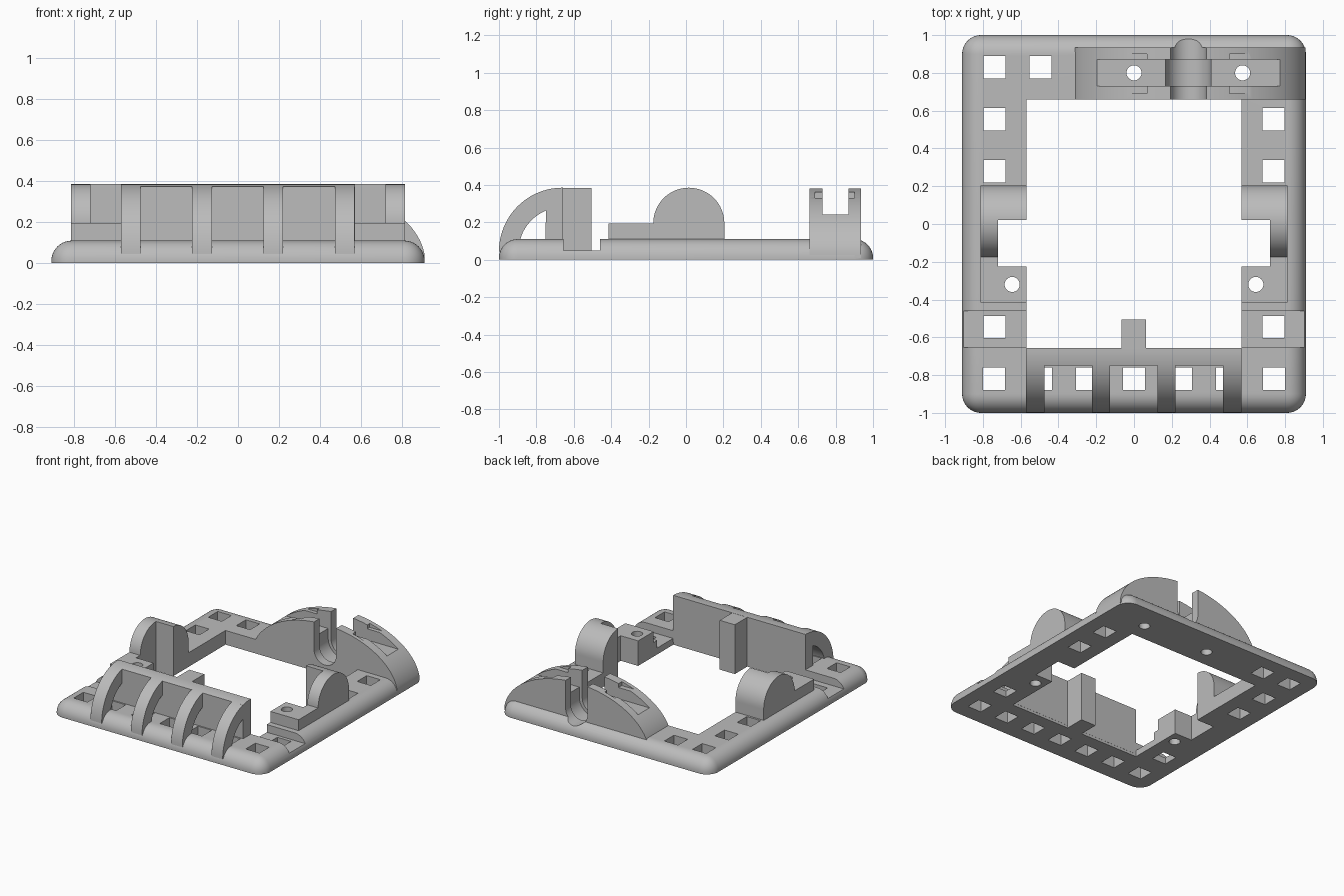
import bpy, bmesh
from math import pi, cos, sin

cube = bpy.data.objects.get("Cube")
if cube:
    bpy.data.objects.remove(cube, do_unlink=True)

# Single plastic colour
GREY = (0.5, 0.5, 0.5, 1)
mat = bpy.data.materials.new("grey plastic")
mat.use_nodes = True
mat.diffuse_color = GREY
mat.node_tree.nodes["Principled BSDF"].inputs["Base Color"].default_value = GREY


def add_object(name, bm):
    bmesh.ops.recalc_face_normals(bm, faces=bm.faces)
    mesh = bpy.data.meshes.new(name)
    bm.to_mesh(mesh)
    bm.free()
    mesh.materials.append(mat)
    obj = bpy.data.objects.new(name, mesh)
    bpy.context.collection.objects.link(obj)
    return obj


def prism(name, points, axis, lo, hi):
    """Extrude a 2D outline along an axis between lo and hi."""
    place = {"X": lambda a, b, t: (t, a, b),
             "Y": lambda a, b, t: (a, t, b),
             "Z": lambda a, b, t: (a, b, t)}[axis]
    bm = bmesh.new()
    near = [bm.verts.new(place(a, b, lo)) for a, b in points]
    far = [bm.verts.new(place(a, b, hi)) for a, b in points]
    bm.faces.new(near)
    bm.faces.new(far[::-1])
    n = len(points)
    for i in range(n):
        j = (i + 1) % n
        bm.faces.new((near[i], far[i], far[j], near[j]))
    return add_object(name, bm)


def box(name, x, y, z):
    return prism(name, [(x[0], y[0]), (x[1], y[0]), (x[1], y[1]), (x[0], y[1])], "Z", *z)


def arc(ca, cb, ra, rb, start, end, steps=24):
    return [(ca + ra * cos(start + (end - start) * i / steps),
             cb + rb * sin(start + (end - start) * i / steps)) for i in range(steps + 1)]


def drill(x, y, r=0.04):
    return prism("drill", arc(x, y, r, r, 0, 2 * pi, 32)[:-1], "Z", -0.1, 0.6)


def cut(obj, cutters):
    """Subtract the cutters, then delete them."""
    bpy.context.view_layer.objects.active = obj
    for c in cutters:
        c.hide_render = True
        mod = obj.modifiers.new("cut", "BOOLEAN")
        mod.operation = "DIFFERENCE"
        mod.solver = "EXACT"
        mod.object = c
        bpy.ops.object.modifier_apply(modifier=mod.name)
        bpy.data.objects.remove(c, do_unlink=True)


def u_slot(r, y0, y1):
    """Round-bottomed slot running along y through the arch crown."""
    outline = [(0.288 + r, 0.6)] + arc(0.288, 0.165, r, r, 0, -pi) + [(0.288 - r, 0.6)]
    return prism("slot", outline, "Y", y0, y1)


def arch_cutters():
    return [u_slot(0.095, 0.5, 1.1), u_slot(0.12, 0.73, 0.87),
            drill(0, 0.8), drill(0.575, 0.8)]


def mount_cutters(s):
    xs = sorted((s * 0.4, s * 0.72))
    return [box("gap", xs, (-0.225, 0.02), (-0.1, 0.6)), drill(s * 0.645, -0.32)]


parts = []

# Base frame with rounded upper edges
bm = bmesh.new()
bmesh.ops.create_cube(bm, size=1)
for v in bm.verts:
    v.co = (v.co.x * 1.82, v.co.y * 2, (v.co.z + 0.5) * 0.11)
rounded = [e for e in bm.edges if max(v.co.z for v in e.verts) > 0.1]
bmesh.ops.bevel(bm, geom=rounded, offset=0.1, segments=10, profile=0.5, affect="EDGES")
frame = add_object("base_frame", bm)
parts.append(frame)

# Frame opening, square holes, side grooves and mount gaps
holes = [(i * 0.247, -0.82) for i in range(-3, 4)]
holes += [(s * 0.738, y) for s in (-1, 1) for y in (-0.545, 0.28, 0.555)]
holes += [(-0.738, 0.83), (-0.495, 0.83)]
h = 0.059
cutters = [box("opening", (-0.57, 0.57), (-0.658, 0.66), (-0.1, 0.3))]
cutters += [box("hole", (x - h, x + h), (y - h, y + h), (-0.1, 0.3)) for x, y in holes]
for s in (-1, 1):
    cutters.append(box("groove", sorted((s * 0.5, s * 1.1)), (-0.655, -0.46), (0.05, 0.3)))
    cutters += mount_cutters(s)
cut(frame, cutters + arch_cutters())

# Front guard wall with a curved top, and its centre post
CY, CZ, R = -0.66, 0.045, 0.34
wall = [(-0.75, 0.02)] + arc(CY, CZ, R, R, pi / 2 + 0.267, pi / 2, 6)
wall += [(-0.657, CZ + R), (-0.657, 0.02)]
parts.append(prism("front_wall", wall, "X", -0.57, 0.57))
parts.append(box("centre_post", (-0.067, 0.063), (-0.67, -0.505), (0, 0.384)))

# Curved ribs in front of the wall
rib = arc(CY, CZ, R, R, pi, pi / 2) + arc(CY, CZ, 0.235, 0.235, pi / 2, pi)
for i, x in enumerate((-0.523, -0.175, 0.172, 0.52)):
    parts.append(prism(f"front_rib_{i + 1}", rib, "X", x - 0.048, x + 0.048))

# Side mounts: low pad running into a round lug
lug = [(-0.415, 0.01), (0.205, 0.01)] + arc(0.015, 0.195, 0.19, 0.19, 0, pi, 32)
lug += [(-0.415, 0.195)]
for s, side in ((-1, "right"), (1, "left")):
    mount = prism(f"{side}_side_mount", lug, "X", *sorted((s * 0.57, s * 0.813)))
    cut(mount, mount_cutters(s))
    parts.append(mount)

# Back arch with lengthwise channel, cross slot and nut slits
crown = [p for p in arc(0.288, 0, 0.625, 0.385, 0.12, pi - 0.2, 48)]
outline = [(0.909, 0.01)] + crown + [(crown[-1][0], 0.01)]
arch = prism("back_arch", outline, "Y", 0.66, 0.935)
cut(arch, [box("channel", (-0.6, 1.2), (0.73, 0.87), (0.243, 0.6)),
           box("slit", (-0.3, 0.07), (0.69, 0.9), (0.33, 0.363)),
           box("slit", (0.505, 0.9), (0.69, 0.9), (0.33, 0.363))] + arch_cutters())
parts.append(arch)

# Smooth curves, crisp edges
bpy.ops.object.select_all(action="DESELECT")
for p in parts:
    p.select_set(True)
bpy.context.view_layer.objects.active = frame
bpy.ops.object.shade_smooth_by_angle()
